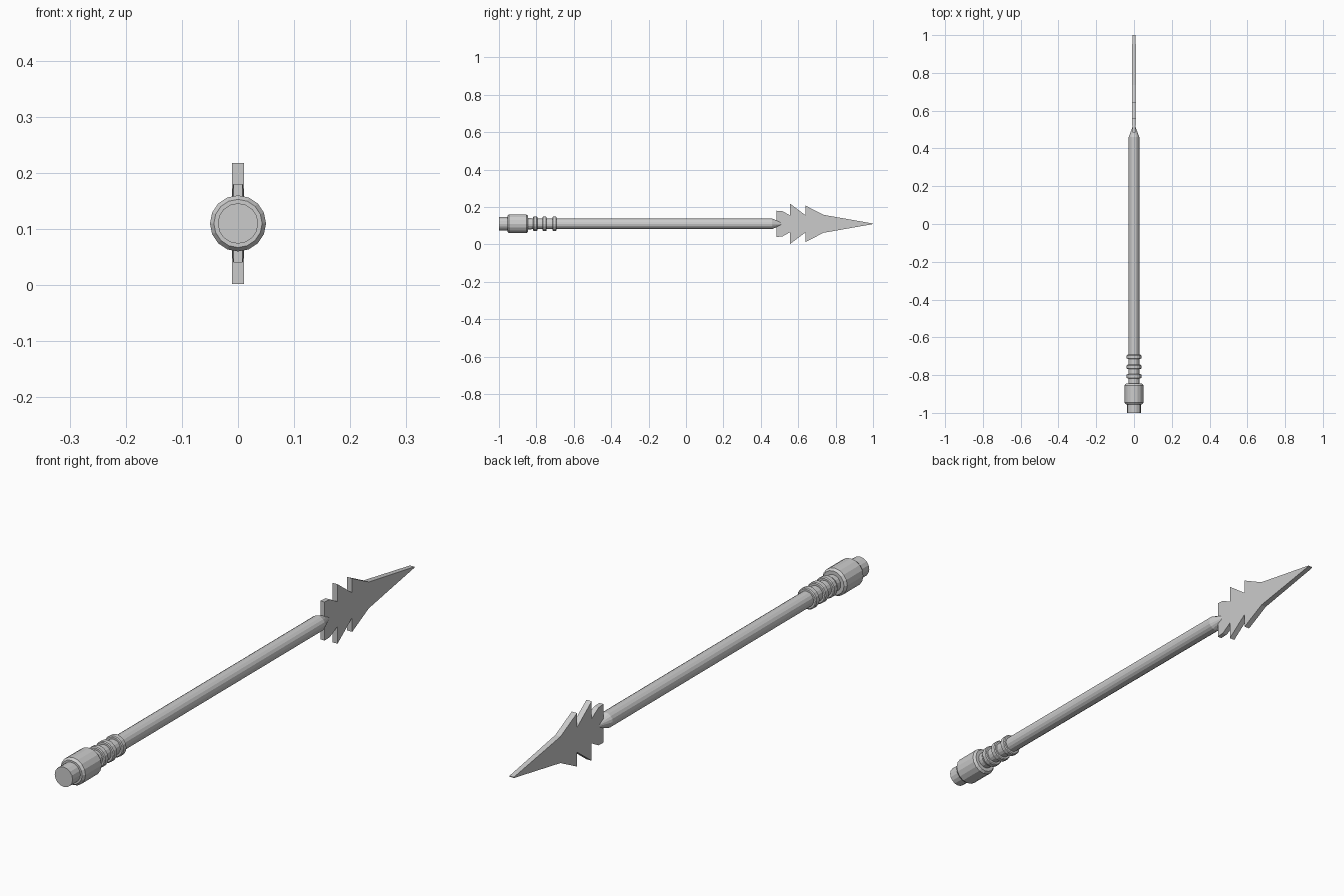
import bpy, bmesh
from math import sin, cos, pi

if "Cube" in bpy.data.objects:
    bpy.data.objects.remove(bpy.data.objects["Cube"])

CZ = 0.11      # height of the spear axis
SIDES = 16


def finish(bm, name):
    bmesh.ops.recalc_face_normals(bm, faces=bm.faces)
    mesh = bpy.data.meshes.new(name)
    bm.to_mesh(mesh)
    bm.free()
    ob = bpy.data.objects.new(name, mesh)
    bpy.context.collection.objects.link(ob)
    return ob


def lathe(name, profile):
    """Turned part along y from (y, radius) pairs, capped at both ends."""
    bm = bmesh.new()
    rings = [[bm.verts.new((r * cos(2 * pi * i / SIDES), y,
                            CZ + r * sin(2 * pi * i / SIDES)))
              for i in range(SIDES)] for y, r in profile]
    for a, b in zip(rings, rings[1:]):
        for i in range(SIDES):
            j = (i + 1) % SIDES
            bm.faces.new((a[i], a[j], b[j], b[i]))
    bm.faces.new(rings[0])
    bm.faces.new(rings[-1])
    return finish(bm, name)


# Shaft with a tapered front end
lathe("shaft", [(-0.85, 0.028), (0.46, 0.028), (0.513, 0.008)])

# Pommel: end plug and chamfered barrel
lathe("pommel", [(-1.0, 0.036), (-0.955, 0.036), (-0.955, 0.043),
                 (-0.946, 0.05), (-0.854, 0.05), (-0.845, 0.043),
                 (-0.845, 0.03), (-0.826, 0.03)])

# Three grip rings
for n, y in enumerate((-0.817, -0.767, -0.714)):
    lathe(f"grip_ring_{n + 1}", [(y, 0.035), (y + 0.003, 0.0385),
                                 (y + 0.019, 0.0385), (y + 0.022, 0.035)])

# Barbed blade: (y, half height, half thickness) of the upper edge, mirrored below
edge = [(0.485, 0.07, 0.008), (0.515, 0.068, 0.009), (0.556, 0.045, 0.0105),
        (0.556, 0.108, 0.0105), (0.64, 0.045, 0.0105), (0.64, 0.097, 0.0105),
        (0.735, 0.048, 0.0105), (1.0, 0.0015, 0.009)]
bm = bmesh.new()
cols = [[bm.verts.new((sx * t, y, CZ + sz * h))
         for sx, sz in ((-1, -1), (1, -1), (1, 1), (-1, 1))] for y, h, t in edge]
for a, b in zip(cols, cols[1:]):
    for i in range(4):
        j = (i + 1) % 4
        bm.faces.new((a[i], a[j], b[j], b[i]))
bm.faces.new(cols[0])
bm.faces.new(cols[-1])
# Drop the zero-area side faces where the barbs step straight outwards
bmesh.ops.recalc_face_normals(bm, faces=bm.faces)
finish(bm, "barbed_blade")
